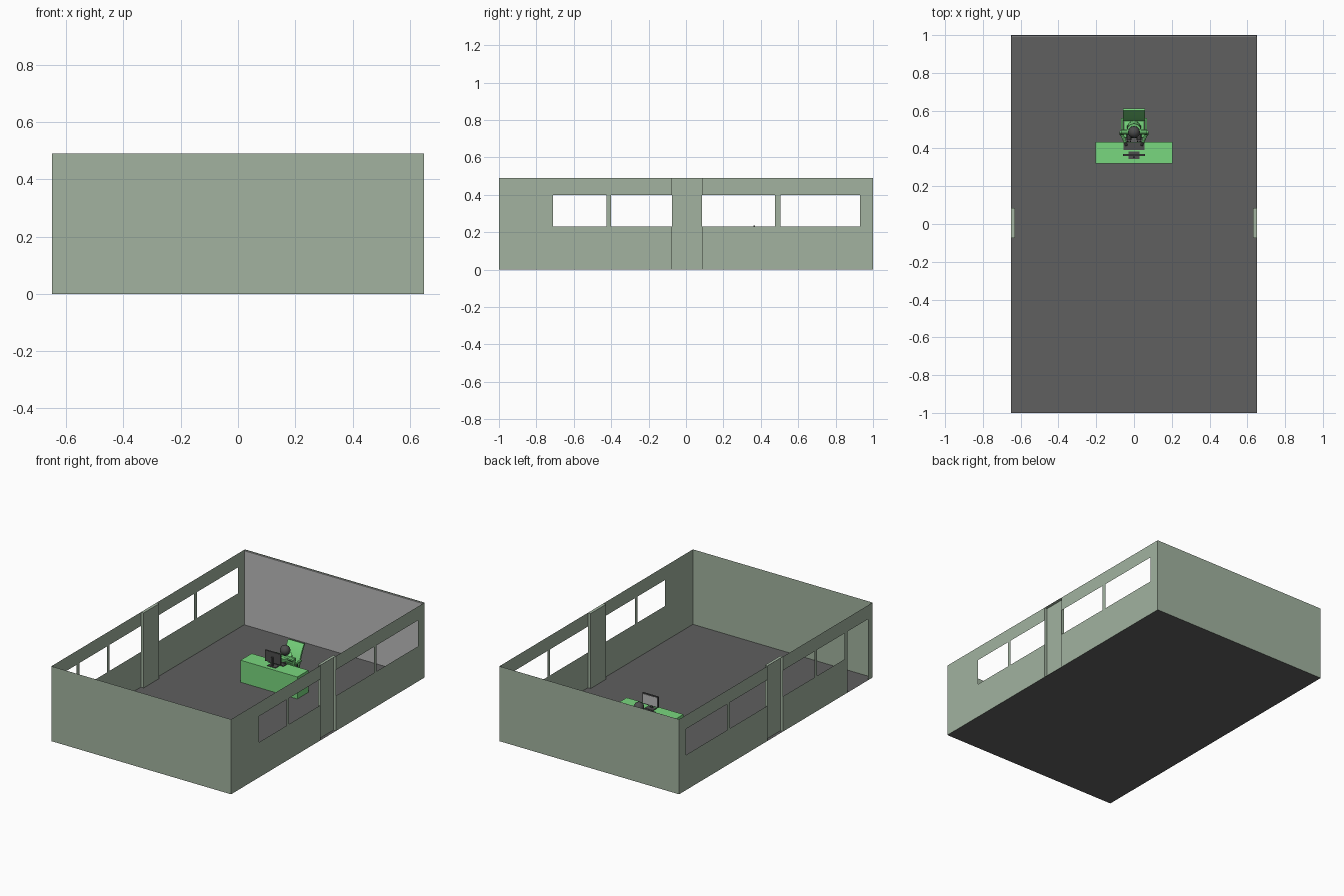
import bpy, bmesh, math
from mathutils import Vector

if "Cube" in bpy.data.objects:
    bpy.data.objects.remove(bpy.data.objects["Cube"])


def mat(name, r, g, b):
    m = bpy.data.materials.new(name)
    m.diffuse_color = (r, g, b, 1)
    m.use_nodes = True
    m.node_tree.nodes["Principled BSDF"].inputs["Base Color"].default_value = m.diffuse_color
    return m


SAGE = mat("sage wall", .36, .45, .35)
FLOOR = mat("dark grey floor", .115, .115, .115)
BOARD = mat("light grey panel", .50, .50, .50)
GREEN = mat("bright green", .19, .68, .21)
DARK = mat("charcoal", .075, .075, .075)


def finish(name, bm, material, smooth=False):
    me = bpy.data.meshes.new(name)
    bm.to_mesh(me)
    bm.free()
    ob = bpy.data.objects.new(name, me)
    bpy.context.collection.objects.link(ob)
    me.materials.append(material)
    if smooth:
        bpy.context.view_layer.objects.active = ob
        ob.select_set(True)
        bpy.ops.object.shade_smooth_by_angle()
        ob.select_set(False)
    return ob


def quads(name, faces, material):
    bm = bmesh.new()
    for f in faces:
        bm.faces.new([bm.verts.new(p) for p in f])
    bmesh.ops.remove_doubles(bm, verts=bm.verts, dist=1e-5)
    return finish(name, bm, material)


def box(name, x0, x1, y0, y1, z0, z1, material, bevel=0):
    bm = bmesh.new()
    bmesh.ops.create_cube(bm, size=1)
    for v in bm.verts:
        v.co = ((x0 + x1) / 2 + v.co.x * (x1 - x0), (y0 + y1) / 2 + v.co.y * (y1 - y0),
                (z0 + z1) / 2 + v.co.z * (z1 - z0))
    if bevel:
        bmesh.ops.bevel(bm, geom=bm.edges[:], offset=bevel, segments=2, affect='EDGES', profile=.5)
    return finish(name, bm, material, bool(bevel))


def rod(name, a, b, r, material, r2=None, n=10):
    a, b = Vector(a), Vector(b)
    bm = bmesh.new()
    bmesh.ops.create_cone(bm, cap_ends=True, segments=n, radius1=r, radius2=r if r2 is None else r2,
                          depth=(b - a).length)
    q = (b - a).to_track_quat('Z', 'Y')
    for v in bm.verts:
        v.co = q @ v.co + (a + b) / 2
    return finish(name, bm, material, True)


W, L, H = .65, 1.0, .49

# floor and end walls as single sheets
quads("floor", [[(-W, -L, 0), (W, -L, 0), (W, L, 0), (-W, L, 0)]], FLOOR)
quads("front_wall", [[(-W, -L, 0), (W, -L, 0), (W, -L, H), (-W, -L, H)]], SAGE)
quads("back_wall", [[(W, L, 0), (-W, L, 0), (-W, L, H), (W, L, H)]], SAGE)
box("back_wall_panel", -W + .002, W - .002, L - .009, L - .001, .001, H - .005, BOARD)

# side walls: cells of a grid, with windows and a door left open
YS = [-1, -.95, -.74, -.71, -.425, -.40, -.075, .085, .475, .505, .93, 1]
ZS = [0, .23, .40, H]
WINDOWS, PILLAR, DOOR = (3, 5, 7, 9), 6, 1
for side, name in ((1, "right_wall"), (-1, "left_wall")):
    faces = []
    for i in range(len(YS) - 1):
        x = side * (W - .02 if i == PILLAR else W)
        for j in range(3):
            opened = (i in WINDOWS and j == 1) or (side < 0 and i == DOOR and j < 2)
            if not opened:
                f = [(x, YS[i], ZS[j]), (x, YS[i + 1], ZS[j]), (x, YS[i + 1], ZS[j + 1]), (x, YS[i], ZS[j + 1])]
                faces.append(f if side > 0 else f[::-1])
    # recessed pillar sides and cap
    xo, xi, ya, yb = side * W, side * (W - .02), YS[PILLAR], YS[PILLAR + 1]
    for y in (ya, yb):
        faces.append([(xo, y, 0), (xi, y, 0), (xi, y, H), (xo, y, H)])
    faces.append([(xo, ya, H), (xo, yb, H), (xi, yb, H), (xi, ya, H)])
    quads(name, faces, SAGE)

# desk with open knee space at the back
box("desk_top", -.205, .205, .32, .435, .132, .144, GREEN)
box("desk_front", -.205, .205, .32, .33, 0, .132, GREEN)
for s in (-1, 1):
    box("desk_side", min(s * .205, s * .193), max(s * .205, s * .193), .33, .435, 0, .132, GREEN)

# monitor facing the chair, stand and keyboard
box("monitor_frame", -.057, .057, .36, .37, .165, .236, DARK)
box("monitor_screen", -.051, .051, .37, .3715, .171, .230, BOARD)
box("monitor_mount", -.006, .006, .35, .36, .144, .205, DARK)
box("monitor_foot", -.03, .03, .345, .385, .144, .148, DARK)
box("keyboard", -.055, .055, .392, .432, .144, .149, DARK)

# chair: seat, curved back extruded from a side profile, arms and base
box("chair_seat", -.055, .055, .455, .565, .070, .088, GREEN, .006)
prof = [(.545 + .055 * t ** 1.6, .075 + .14 * t) for t in (k / 8 for k in range(9))]
outline = prof + [(y + .012, z - .003) for y, z in reversed(prof)]
bm = bmesh.new()
face = bm.faces.new([bm.verts.new((-.058, y, z)) for y, z in outline])
ext = bmesh.ops.extrude_face_region(bm, geom=[face])
bmesh.ops.translate(bm, vec=(.116, 0, 0), verts=[v for v in ext["geom"] if isinstance(v, bmesh.types.BMVert)])
bmesh.ops.recalc_face_normals(bm, faces=bm.faces)
finish("chair_back", bm, GREEN, True)
for s in (-1, 1):
    x = s * .064
    box("chair_arm", x - .006, x + .006, .475, .56, .118, .126, GREEN)
    box("chair_arm_post", x - .004, x + .004, .51, .525, .078, .118, DARK)
rod("chair_column", (0, .51, .02), (0, .51, .072), .008, DARK)
for k in range(5):
    a = math.tau * k / 5
    rod("chair_foot", (0, .51, .022), (.05 * math.cos(a), .51 + .05 * math.sin(a), .006), .006, DARK, .004, 6)

# seated figure
rod("torso", (0, .515, .086), (0, .495, .165), .034, GREEN, .038, 12)
rod("shoulders", (-.07, .487, .155), (.07, .487, .155), .014, GREEN)
rod("neck", (0, .492, .16), (0, .49, .18), .012, DARK)
bm = bmesh.new()
bmesh.ops.create_uvsphere(bm, u_segments=12, v_segments=8, radius=.032)
for v in bm.verts:
    v.co += Vector((0, .487, .201))
finish("head", bm, DARK, True)
for s in (-1, 1):
    rod("upper_arm", (s * .066, .487, .155), (s * .066, .475, .118), .010, GREEN)
    rod("forearm", (s * .066, .478, .12), (s * .045, .43, .152), .009, GREEN)
    rod("hand", (s * .045, .43, .152), (s * .04, .415, .155), .007, DARK)
    rod("thigh", (s * .024, .52, .097), (s * .026, .445, .097), .014, DARK)
    rod("shin", (s * .026, .445, .10), (s * .026, .435, .01), .011, DARK)
    box("shoe", s * .026 - .010, s * .026 + .010, .405, .447, .001, .016, DARK)
